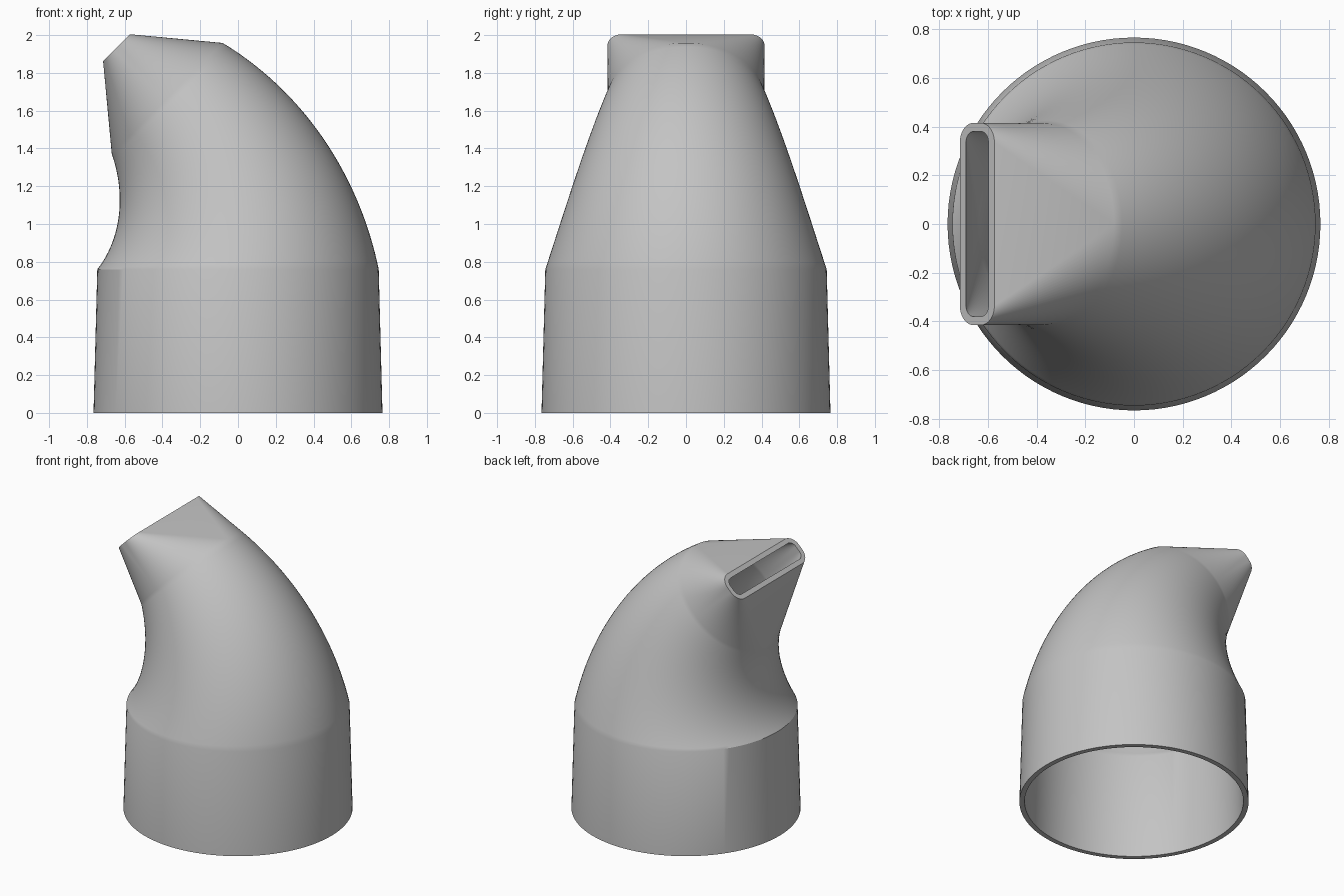
import bpy, bmesh
from math import sin, cos, pi, radians
from mathutils import Vector

cube = bpy.data.objects.get("Cube")
if cube:
    bpy.data.objects.remove(cube)

WALL = 0.035
BASE_R, COLLAR_R, NECK_R = 0.765, 0.745, 0.415
COLLAR_Z = 0.76
BEND_R, BEND = 1.28, radians(45)
PIVOT = Vector((-BEND_R, 0, COLLAR_Z))
SLOT_U, SLOT_V, SLOT_CORNER, SLOT_LEN = 0.1, 0.415, 0.08, 0.38
QUARTER, BEND_STEPS = 28, 36


def section(centre, tilt, half_u, half_v, corner):
    """Rounded rectangle in a tilted plane; a circle when all sizes match."""
    u, v = Vector((cos(tilt), 0, sin(tilt))), Vector((0, 1, 0))
    points = []
    for q, (su, sv) in enumerate(((1, 1), (-1, 1), (-1, -1), (1, -1))):
        for i in range(QUARTER + 1):
            a = (q + i / QUARTER) * pi / 2
            points.append(centre + u * (su * (half_u - corner) + corner * cos(a))
                          + v * (sv * (half_v - corner) + corner * sin(a)))
    return points


def skin(inset):
    """Sections from the open base, round the bend, to the slot mouth."""
    def circle(centre, tilt, r):
        return section(centre, tilt, r - inset, r - inset, r - inset)
    rings = [circle(Vector((0, 0, 0)), 0, BASE_R)]
    for i in range(BEND_STEPS + 1):
        t = i / BEND_STEPS
        a = t * BEND
        centre = PIVOT + BEND_R * Vector((cos(a), 0, sin(a)))
        rings.append(circle(centre, a, COLLAR_R + (NECK_R - COLLAR_R) * t))
    mouth = centre + SLOT_LEN * Vector((-sin(BEND), 0, cos(BEND)))
    rings.append(section(mouth, BEND, SLOT_U - inset, SLOT_V - inset,
                         SLOT_CORNER - inset))
    return rings


# Outer skin up, inner skin back down, closed at both rims
bm = bmesh.new()
loops = [[bm.verts.new(p) for p in ring]
         for ring in skin(0) + skin(WALL)[::-1]]
for k, low in enumerate(loops):
    high = loops[(k + 1) % len(loops)]
    for i in range(len(low)):
        j = (i + 1) % len(low)
        bm.faces.new((low[i], low[j], high[j], high[i]))
bmesh.ops.remove_doubles(bm, verts=bm.verts, dist=0.00005)
bmesh.ops.recalc_face_normals(bm, faces=bm.faces)
mesh = bpy.data.meshes.new("nozzle")
bm.to_mesh(mesh)
bm.free()

nozzle = bpy.data.objects.new("nozzle", mesh)
bpy.context.collection.objects.link(nozzle)

# Plain grey plastic
grey = bpy.data.materials.new("grey plastic")
grey.use_nodes = True
colour = (0.55, 0.55, 0.55, 1)
grey.diffuse_color = colour
grey.node_tree.nodes["Principled BSDF"].inputs["Base Color"].default_value = colour
mesh.materials.append(grey)

bpy.ops.object.select_all(action='DESELECT')
nozzle.select_set(True)
bpy.context.view_layer.objects.active = nozzle
bpy.ops.object.shade_smooth_by_angle(angle=radians(30))
